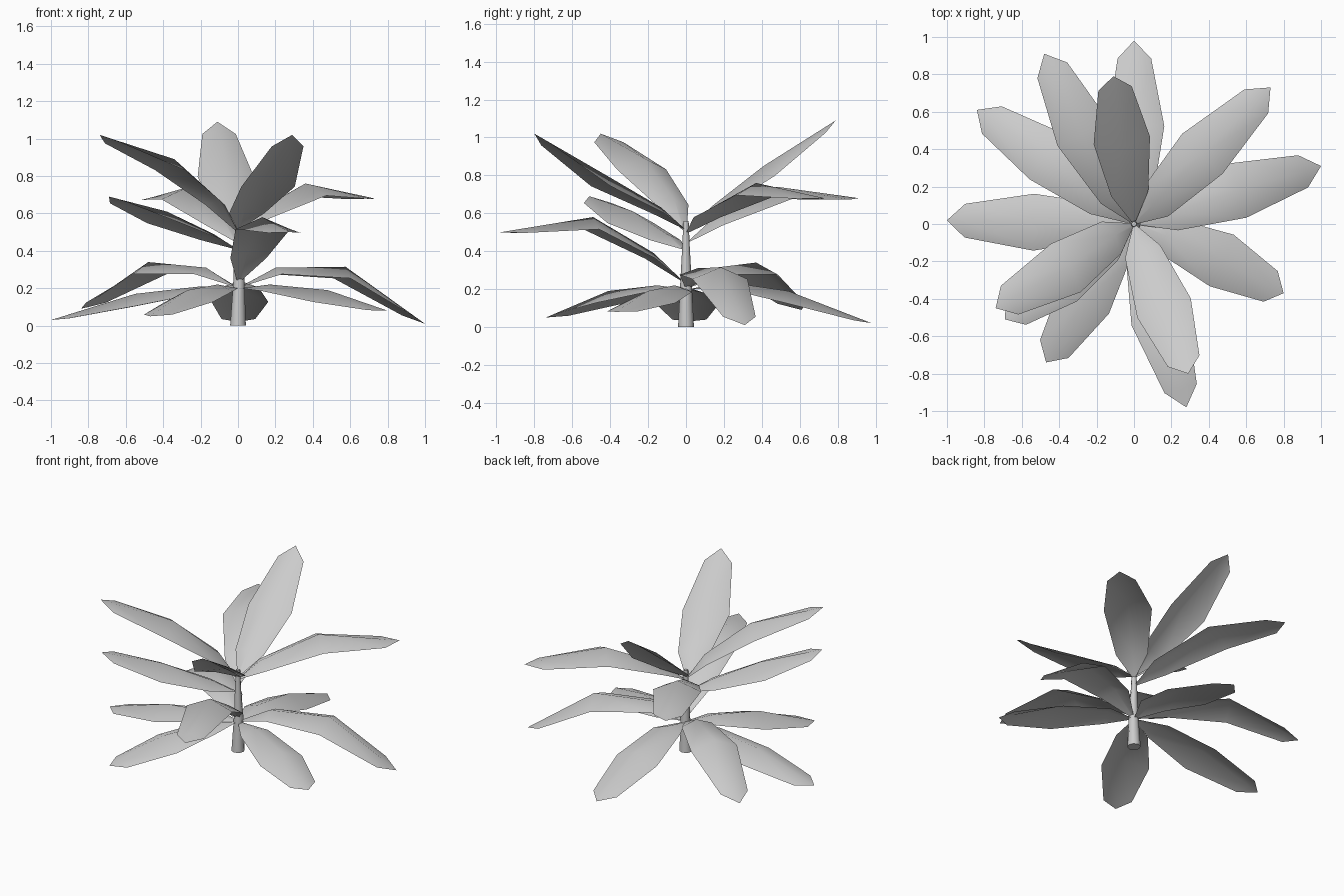
import bpy
import bmesh
from mathutils import Vector

cube = bpy.data.objects.get("Cube")
if cube:
    bpy.data.objects.remove(cube, do_unlink=True)

grey = bpy.data.materials.new("plain grey")
grey.use_nodes = True
colour = (0.6, 0.6, 0.6, 1)
grey.diffuse_color = colour
grey.node_tree.nodes["Principled BSDF"].inputs["Base Color"].default_value = colour


def make_object(name, bm, angle):
    mesh = bpy.data.meshes.new(name)
    bm.to_mesh(mesh)
    bm.free()
    mesh.materials.append(grey)
    obj = bpy.data.objects.new(name, mesh)
    bpy.context.collection.objects.link(obj)
    bpy.ops.object.select_all(action='DESELECT')
    obj.select_set(True)
    bpy.context.view_layer.objects.active = obj
    bpy.ops.object.shade_smooth_by_angle(angle=angle)


def leaf(name, base_z, inner, middle, tip):
    """Arched blade with a raised midrib, through three midrib points."""
    inner, middle, tip = Vector(inner), Vector(middle), Vector(tip)
    base = Vector((inner.x * 0.1, inner.y * 0.1, base_z))
    shoulder = middle.lerp(tip, 0.8)
    rib = [base, inner, middle, shoulder, tip]
    half_widths = [0.012, 0.1, 0.152, 0.09]
    drops = [0.0, 0.035, 0.065, 0.02]
    out = Vector((tip.x, tip.y, 0)).normalized()
    side = Vector((-out.y, out.x, 0))

    bm = bmesh.new()
    rows = []
    for i, (w, d) in enumerate(zip(half_widths, drops)):
        along = (rib[i + 1] - rib[max(i - 1, 0)]).normalized()
        down = side.cross(along).normalized()
        if down.z > 0:
            down.negate()
        rows.append([bm.verts.new(rib[i] + side * w * s + down * d * abs(s))
                     for s in (1, 0, -1)])
    for a, b in zip(rows, rows[1:]):
        for k in (0, 1):
            bm.faces.new((a[k], a[k + 1], b[k + 1], b[k]))
    # Blunt pointed end
    end = bm.verts.new(tip)
    for k in (0, 1):
        bm.faces.new((rows[-1][k], rows[-1][k + 1], end))
    make_object(name, bm, 1.2)


# Tapered stem
bm = bmesh.new()
rings = []
for z, r, x in [(0, 0.042, 0), (0.24, 0.03, 0.005), (0.42, 0.02, 0), (0.56, 0.014, 0)]:
    ring = bmesh.ops.create_circle(bm, segments=8, radius=r)["verts"]
    for v in ring:
        v.co += Vector((x, 0, z))
    rings.append(ring)
for a, b in zip(rings, rings[1:]):
    for i in range(8):
        j = (i + 1) % 8
        bm.faces.new((a[i], a[j], b[j], b[i]))
bm.faces.new(rings[0][::-1])
bm.faces.new(rings[-1])
make_object("stem", bm, 0.9)

# Drooping lower leaves
leaf("lower_leaf_back", 0.2, (0.01, 0.2, 0.24), (0.01, 0.54, 0.19), (0, 0.98, 0.02))
leaf("lower_leaf_back_right", 0.21, (-0.17, 0.13, 0.31), (-0.48, 0.37, 0.34), (-0.84, 0.61, 0.09))
leaf("lower_leaf_right", 0.2, (-0.2, 0.01, 0.21), (-0.55, 0.01, 0.17), (-1, 0.02, 0.03))
leaf("lower_leaf_front_right", 0.2, (-0.11, -0.15, 0.22), (-0.27, -0.41, 0.19), (-0.47, -0.74, 0.05))
leaf("lower_leaf_front_left", 0.2, (0.17, -0.06, 0.22), (0.48, -0.2, 0.19), (0.8, -0.37, 0.08))
leaf("lower_leaf_back_left", 0.21, (0.2, 0.06, 0.31), (0.575, 0.185, 0.315), (1, 0.31, 0.01))

# Spreading middle leaves
leaf("middle_leaf_front", 0.24, (0.05, -0.17, 0.39), (0.13, -0.49, 0.58), (0.28, -0.98, 0.5))
leaf("middle_leaf_right", 0.41, (-0.13, -0.1, 0.49), (-0.38, -0.28, 0.61), (-0.69, -0.51, 0.69))
leaf("middle_leaf_back_right", 0.45, (-0.08, 0.14, 0.57), (-0.27, 0.48, 0.74), (-0.48, 0.91, 0.68))
leaf("middle_leaf_back_left", 0.5, (0.1, 0.1, 0.61), (0.36, 0.37, 0.76), (0.73, 0.73, 0.68))

# Rising top leaves
leaf("top_leaf_right", 0.51, (-0.1, -0.06, 0.67), (-0.34, -0.22, 0.89), (-0.74, -0.45, 1.02))
leaf("top_leaf_front", 0.52, (0.04, -0.13, 0.63), (0.15, -0.42, 0.8), (0.29, -0.8, 1.02))
leaf("top_leaf_back", 0.52, (-0.02, 0.14, 0.64), (-0.06, 0.41, 0.85), (-0.11, 0.79, 1.09))
